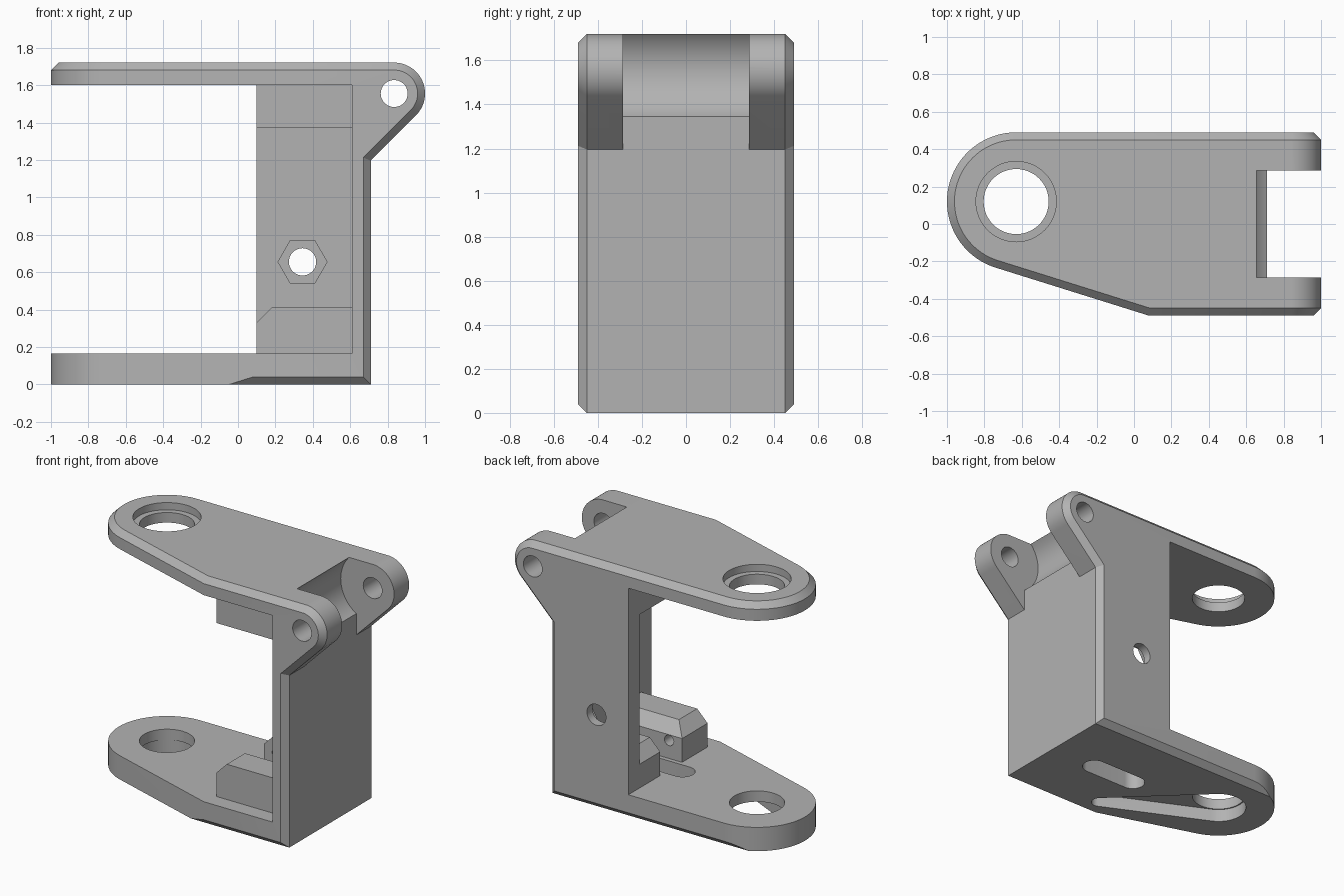
import bpy, bmesh, math
from math import pi, cos, sin, radians

if "Cube" in bpy.data.objects:
    bpy.data.objects.remove(bpy.data.objects["Cube"])

grey = bpy.data.materials.new("bracket_grey")
grey.use_nodes = True
GREY = (0.45, 0.45, 0.45, 1)
grey.diffuse_color = GREY
grey.node_tree.nodes["Principled BSDF"].inputs["Base Color"].default_value = GREY

CHAMFER = 0.04
PIVOT = (-0.63, 0.12)     # vertical axis of the round end (x, y)
HINGE = (0.835, 1.555)    # hinge axis of the ears (x, z)


def arc(c, r, a0=0, a1=2 * pi, n=48):
    """Points on an arc; a full circle leaves out its repeated last point."""
    count = n if a1 - a0 > 6.28 else n + 1
    return [(c[0] + r * cos(a0 + (a1 - a0) * i / n),
             c[1] + r * sin(a0 + (a1 - a0) * i / n)) for i in range(count)]


def taper(c0, r0, c1, r1):
    """Outline around two circles of different radius."""
    dx, dy = c1[0] - c0[0], c1[1] - c0[1]
    a = math.atan2(dy, dx)
    p = math.acos((r0 - r1) / math.hypot(dx, dy))
    return arc(c1, r1, a - p, a + p, 20) + arc(c0, r0, a + p, a + 2 * pi - p, 40)


def prism(name, pts, axis, lo, hi, bevel=None):
    """Extrude a 2D outline along y or z, with optional chamfered rims."""
    def place(p, h):
        return (p[0], h, p[1]) if axis == "y" else (p[0], p[1], h)
    bm = bmesh.new()
    rings = [[bm.verts.new(place(p, h)) for p in pts] for h in (lo, hi)]
    bottom, top = [bm.faces.new(r) for r in rings]
    n = len(pts)
    for i in range(n):
        j = (i + 1) % n
        bm.faces.new((rings[0][i], rings[0][j], rings[1][j], rings[1][i]))
    bmesh.ops.recalc_face_normals(bm, faces=bm.faces)
    if bevel:
        caps = [top] if bevel == "top" else [bottom, top]
        rim = [e for f in caps for e in f.edges]
        bmesh.ops.bevel(bm, geom=rim, offset=CHAMFER, segments=1,
                        affect="EDGES", clamp_overlap=False)
        bmesh.ops.recalc_face_normals(bm, faces=bm.faces)
    mesh = bpy.data.meshes.new(name)
    bm.to_mesh(mesh)
    bm.free()
    mesh.materials.append(grey)
    ob = bpy.data.objects.new(name, mesh)
    bpy.context.collection.objects.link(ob)
    return ob


def box(name, x0, x1, y0, y1, z0, z1):
    return prism(name, [(x0, y0), (x1, y0), (x1, y1), (x0, y1)], "z", z0, z1)


def combine(target, tool, operation):
    """Apply a boolean and throw the tool away."""
    mod = target.modifiers.new("bool", "BOOLEAN")
    mod.operation = operation
    mod.solver = "EXACT"
    mod.object = tool
    bpy.context.view_layer.objects.active = target
    bpy.ops.object.modifier_apply(modifier=mod.name)
    bpy.data.objects.remove(tool)


# Side profile: plates, wall and hinge ears, chamfered on both sides
hinge_up = (HINGE[0], HINGE[1] + 0.0003)
side = [(-1.2, 0), (0.71, 0), (0.71, 1.196)]
side += arc(hinge_up, 0.165, -pi / 4, pi / 2, 32) + [(-1.2, HINGE[1] + 0.1653)]
bracket = prism("bracket", side, "y", -0.4903, 0.4903, "both")

# Plan outline: round end, slanted front edge, chamfered top rim
corner = (0.08, -0.49)
dx, dy = corner[0] - PIVOT[0], corner[1] - PIVOT[1]
tangent = math.atan2(dy, dx) - math.acos(0.37 / math.hypot(dx, dy)) + 2 * pi
plan = arc(PIVOT, 0.37, pi / 2, tangent, 40)
plan += [corner, (1.2, -0.49), (1.2, 0.49)]
combine(bracket, prism("plan", plan, "z", -0.1, 1.72, "top"), "INTERSECT")

# Open space between the plates, leaving the end wall and back wall
space = [(-1.3, -0.7), (0.61, -0.7), (0.61, 0.37), (0.1, 0.37), (0.1, 0.7), (-1.3, 0.7)]
combine(bracket, prism("space", space, "z", 0.165, 1.6), "DIFFERENCE")

# Upper stiffening block
combine(bracket, box("upper_block", 0.1, 0.66, -0.38, 0.43, 1.37, 1.66), "UNION")

# Two lower blocks with a sloped end
block = [(0.1, 0.1), (0.66, 0.1), (0.66, 0.41), (0.18, 0.41), (0.1, 0.33)]
for name, y0, y1 in (("front_block", -0.38, -0.1), ("back_block", 0.14, 0.43)):
    ob = prism(name, block, "y", y0, y1)
    if name == "front_block":
        slope = [(-0.18, 0.41), (-0.1, 0.33), (0, 0.33), (0, 0.5), (-0.18, 0.5)]
        cut = prism("slope", slope, "y", 0, 1)
        for v in cut.data.vertices:      # turn the slope to face the gap
            v.co = (v.co.y * 0.61, v.co.x, v.co.z)
        cut.data.flip_normals()
        combine(ob, cut, "DIFFERENCE")
    combine(bracket, ob, "UNION")

# Notch between the ears, with a hollow round the hinge
combine(bracket, box("notch", 0.71, 1.2, -0.285, 0.285, 1.1, 1.9), "DIFFERENCE")
combine(bracket, prism("hollow", arc(HINGE, 0.245, n=64), "y", -0.285, 0.285), "DIFFERENCE")

# Holes, pockets and slots
SCREW = (0.345, 0.655)
cutters = [
    prism("hinge_hole", arc(HINGE, 0.072), "y", -0.7, 0.7),
    prism("pivot_hole", arc(PIVOT, 0.174), "z", -0.2, 1.9),
    prism("counterbore", arc(PIVOT, 0.215), "z", 1.67, 1.9),
    prism("screw_hole", arc(SCREW, 0.073, n=32), "y", 0.3, 0.6),
    prism("nut_pocket", arc(SCREW, 0.131, n=6), "y", 0.3, 0.43),
    prism("pin_hole", arc((0.2, 0.29), 0.036, n=24), "y", -0.24, 0.28),
    prism("floor_slot", taper((0.02, 0.01), 0.08, (0.35, 0.01), 0.08), "z", -0.1, 0.2),
    prism("arm_recess", taper(PIVOT, 0.182, (0.02, -0.33), 0.055), "z", -0.1, 0.09),
]
for c in cutters:
    combine(bracket, c, "DIFFERENCE")

# Smooth rounds, sharp edges
bpy.ops.object.select_all(action="DESELECT")
bracket.select_set(True)
bpy.context.view_layer.objects.active = bracket
bpy.ops.object.shade_smooth_by_angle(angle=radians(20))
